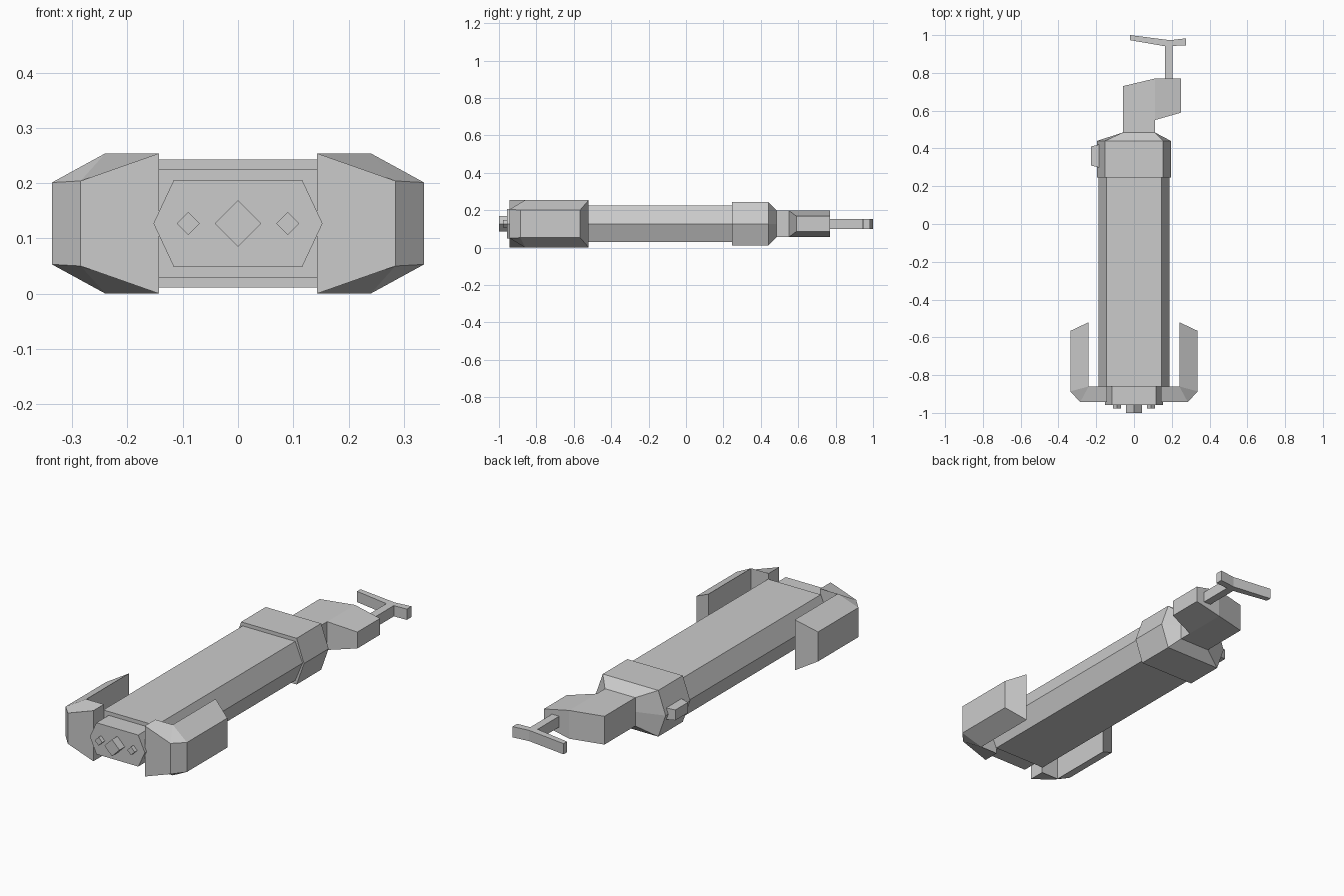
import bpy
import bmesh

cube = bpy.data.objects.get("Cube")
if cube:
    bpy.data.objects.remove(cube, do_unlink=True)

MID = 0.127  # height of the centre line

grey = bpy.data.materials.new("plain grey")
grey.use_nodes = True
grey.diffuse_color = (0.6, 0.6, 0.6, 1)
grey.node_tree.nodes["Principled BSDF"].inputs["Base Color"].default_value = (0.6, 0.6, 0.6, 1)


def loft(name, rings, caps=None):
    """Skin equal-sized rings of points; caps lists index groups for the ends."""
    bm = bmesh.new()
    loops = [[bm.verts.new(p) for p in ring] for ring in rings]
    n = len(loops[0])
    for a, b in zip(loops, loops[1:]):
        for i in range(n):
            j = (i + 1) % n
            bm.faces.new((a[i], a[j], b[j], b[i]))
    for end in (loops[0], loops[-1]):
        for group in caps or [range(n)]:
            bm.faces.new([end[i] for i in group])
    bmesh.ops.recalc_face_normals(bm, faces=bm.faces)
    mesh = bpy.data.meshes.new(name)
    bm.to_mesh(mesh)
    bm.free()
    mesh.materials.append(grey)
    obj = bpy.data.objects.new(name, mesh)
    bpy.context.collection.objects.link(obj)
    return obj


def hexagon(y, tip, flat, half, shift=0):
    """Six-sided section with points to the left and right."""
    pts = [(tip, 0), (flat, half), (-flat, half), (-tip, 0), (-flat, -half), (flat, -half)]
    return [(x + shift, y, MID + z) for x, z in pts]


def diamond(y, x, r):
    return [(x + r, y, MID), (x, y, MID + r), (x - r, y, MID), (x, y, MID - r)]


def side_rect(x, y0, y1, half):
    return [(x, y0, MID - half), (x, y1, MID - half), (x, y1, MID + half), (x, y0, MID + half)]


def slab(name, plan, half):
    return loft(name, [[(x, y, MID + s * half) for x, y in plan] for s in (-1, 1)])


def mirror_x(obj):
    obj.modifiers.new("Mirror", "MIRROR").use_axis[0] = True


# Long hexagonal barrel and its collar, tapering to the neck
loft("barrel", [hexagon(-0.86, 0.187, 0.146, 0.098), hexagon(0.25, 0.187, 0.146, 0.098)])
loft("collar", [hexagon(0.245, 0.195, 0.154, 0.116), hexagon(0.44, 0.195, 0.154, 0.116),
                hexagon(0.485, 0.084, 0.084, 0.071, 0.026)])

# Front plate with raised diamond studs
loft("front_plate", [hexagon(-0.85, 0.153, 0.116, 0.079), hexagon(-0.957, 0.153, 0.116, 0.079)])
loft("centre_stud", [diamond(-0.95, 0, 0.042), diamond(-1.0, 0, 0.042)])
mirror_x(loft("side_stud", [diamond(-0.95, 0.09, 0.021), diamond(-0.978, 0.09, 0.021)]))

# Swept arms on both sides of the front: x, y, half height
arm = [(0.143, -0.86, 0.127), (0.24, -0.86, 0.127), (0.24, -0.52, 0.127),
       (0.337, -0.566, 0.074), (0.337, -0.886, 0.074), (0.285, -0.943, 0.077),
       (0.143, -0.943, 0.127)]
mirror_x(loft("front_arm", [[(x, y, MID + s * h) for x, y, h in arm] for s in (-1, 1)],
              caps=[(0, 1, 5, 6), (1, 4, 5), (1, 2, 3, 4)]))

# Neck with a tapered block on one side
slab("neck", [(-0.058, 0.48), (0.11, 0.48), (0.11, 0.77), (-0.058, 0.73)], 0.071)
loft("neck_block", [side_rect(0.11, 0.55, 0.77, 0.071), side_rect(0.25, 0.59, 0.77, 0.041)])

# Rear rod and crossbar
slab("rear_rod", [(0.165, 0.76), (0.205, 0.76), (0.205, 0.96), (0.165, 0.95)], 0.027)
slab("rear_crossbar", [(-0.02, 1.0), (-0.02, 0.973), (0.165, 0.941), (0.275, 0.946),
                       (0.275, 0.983), (0.19, 0.973)], 0.027)

# Small knob on the collar
loft("collar_knob", [side_rect(-0.17, 0.295, 0.425, 0.03), side_rect(-0.228, 0.31, 0.41, 0.026)])
